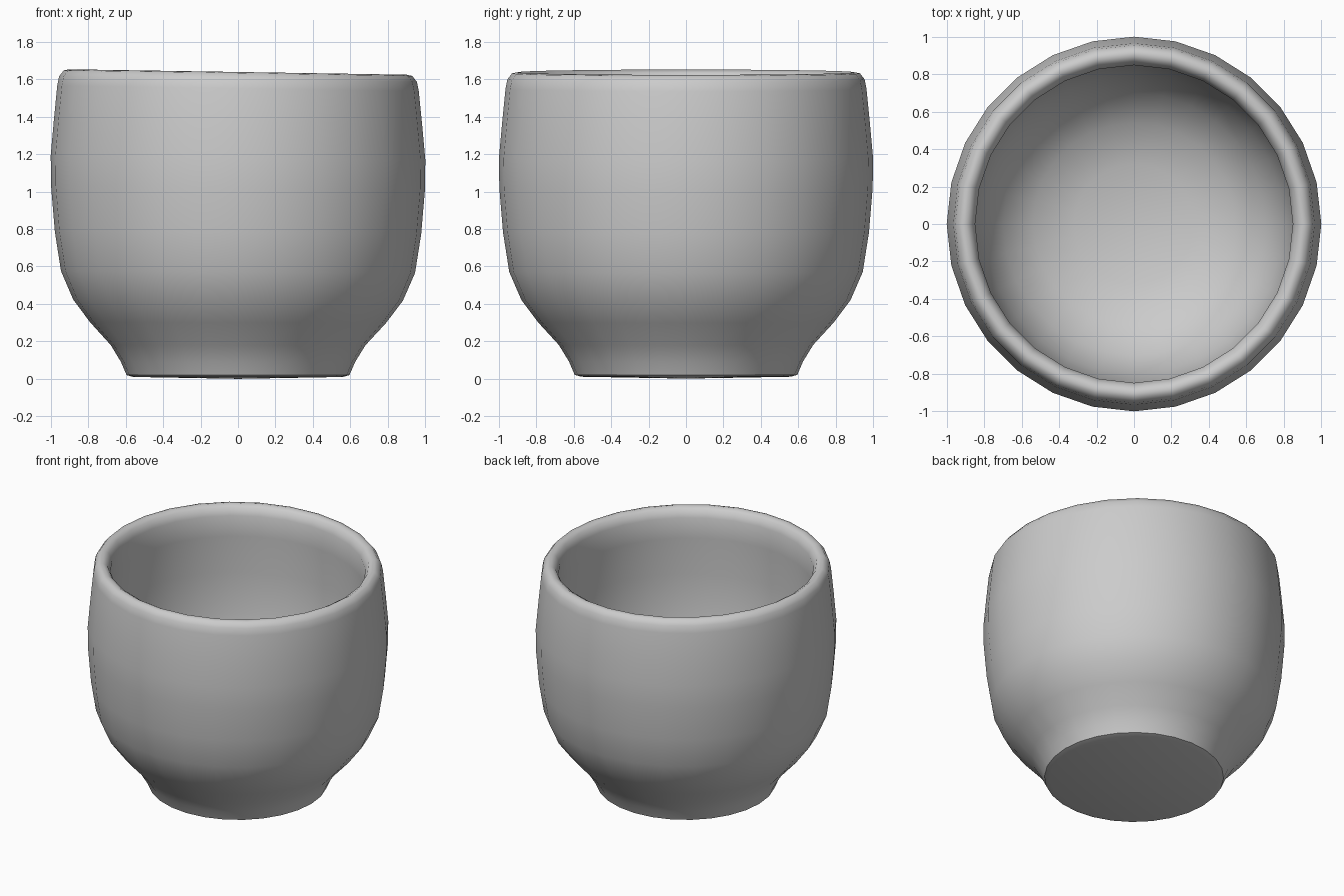
import bpy, bmesh, math

if "Cube" in bpy.data.objects:
    bpy.data.objects.remove(bpy.data.objects["Cube"])

SEGMENTS = 28

# Cup cross-section (radius, height): foot, outer wall, rim, inner wall, floor
profile = [
    (0.56, 0.01), (0.595, 0.02), (0.625, 0.09), (0.68, 0.18), (0.79, 0.30),
    (0.88, 0.42), (0.945, 0.57), (0.978, 0.78), (0.998, 1.02), (1.0, 1.18),
    (0.982, 1.38), (0.965, 1.55), (0.955, 1.60), (0.93, 1.632), (0.90, 1.638),
    (0.87, 1.62), (0.848, 1.57), (0.85, 1.42), (0.865, 1.15), (0.85, 0.85),
    (0.80, 0.60), (0.70, 0.42), (0.54, 0.29), (0.32, 0.22),
]

bm = bmesh.new()
rings = []
for r, z in profile:
    ring = []
    for i in range(SEGMENTS):
        a = 2 * math.pi * i / SEGMENTS
        x, y = r * math.cos(a), r * math.sin(a)
        # hand-made look: the rim dips slightly towards +x
        ring.append(bm.verts.new((x, y, z - 0.016 * x * z / 1.64)))
    rings.append(ring)

for lower, upper in zip(rings, rings[1:]):
    for i in range(SEGMENTS):
        j = (i + 1) % SEGMENTS
        bm.faces.new((lower[i], lower[j], upper[j], upper[i]))

# Flat underside and rounded inner floor
base = bm.verts.new((0, 0, 0.0))
floor = bm.verts.new((0, 0, 0.2))
for i in range(SEGMENTS):
    j = (i + 1) % SEGMENTS
    bm.faces.new((base, rings[0][j], rings[0][i]))
    bm.faces.new((floor, rings[-1][i], rings[-1][j]))

bmesh.ops.recalc_face_normals(bm, faces=bm.faces)
mesh = bpy.data.meshes.new("cup")
bm.to_mesh(mesh)
bm.free()

cup = bpy.data.objects.new("cup", mesh)
bpy.context.collection.objects.link(cup)
bpy.context.view_layer.objects.active = cup
cup.select_set(True)
bpy.ops.object.shade_smooth_by_angle(angle=math.radians(50))
